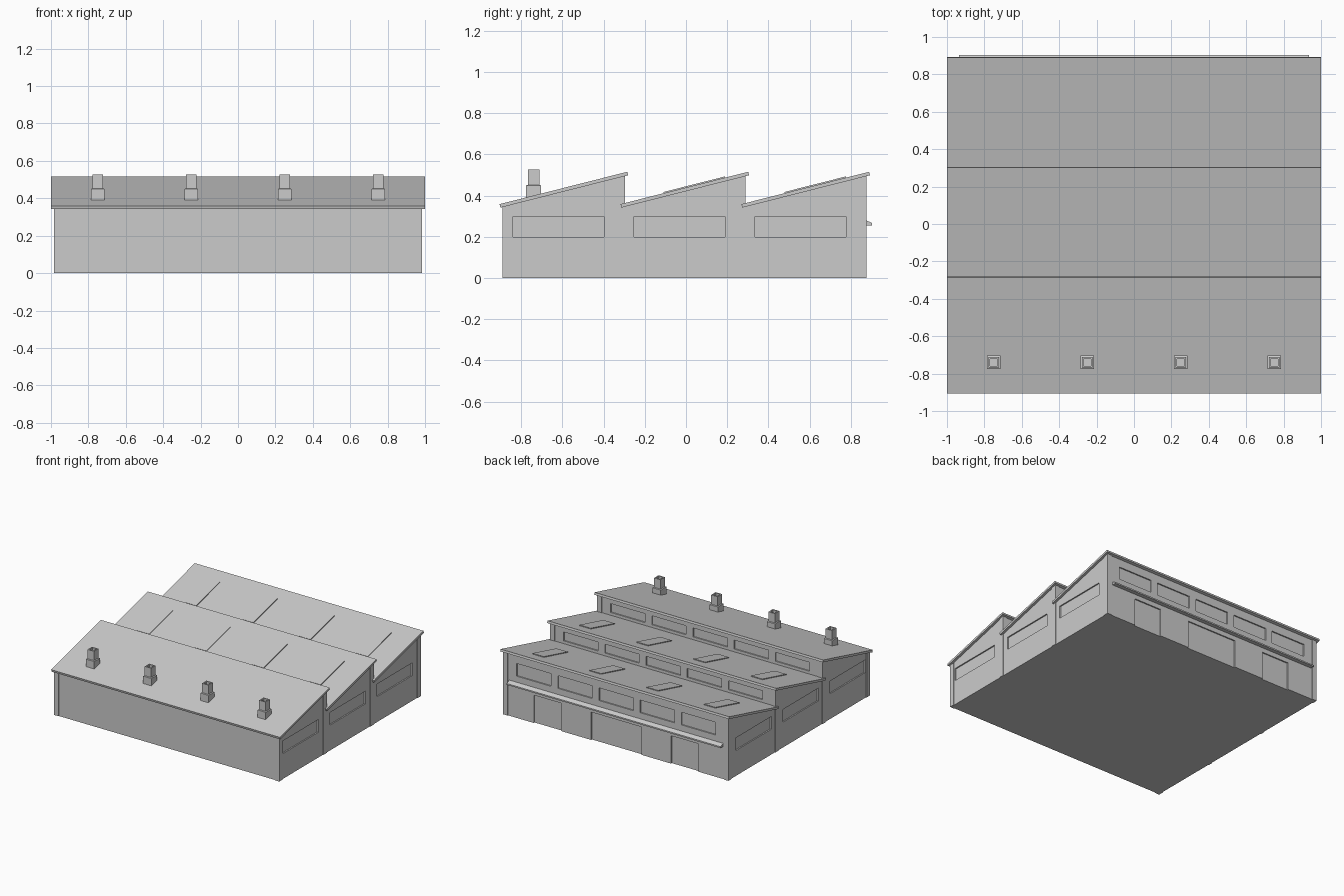
import bpy, bmesh

if "Cube" in bpy.data.objects:
    bpy.data.objects.remove(bpy.data.objects["Cube"])

PITCH = 0.587                      # spacing of the three saw-tooth bays
SLOPE = 0.157 / 0.62
WINDOW_X = [-0.72, -0.36, 0, 0.36, 0.72]
BAY_X = [-0.75, -0.25, 0.25, 0.75]


def finish(name, bm):
    bmesh.ops.recalc_face_normals(bm, faces=bm.faces)
    mesh = bpy.data.meshes.new(name)
    bm.to_mesh(mesh)
    bm.free()
    ob = bpy.data.objects.new(name, mesh)
    bpy.context.collection.objects.link(ob)
    return ob


def add_prism(bm, profile, x0, x1):
    """Extrude a (y, z) profile from x0 to x1."""
    face = bm.faces.new([bm.verts.new((x0, y, z)) for y, z in profile])
    new = bmesh.ops.extrude_face_region(bm, geom=[face])["geom"]
    verts = [v for v in new if isinstance(v, bmesh.types.BMVert)]
    bmesh.ops.translate(bm, verts=verts, vec=(x1 - x0, 0, 0))


def add_box(bm, x0, x1, y0, y1, z0, z1):
    add_prism(bm, [(y0, z0), (y1, z0), (y1, z1), (y0, z1)], x0, x1)


def roof_top(y, bay):
    return 0.359 + SLOPE * (y - bay * PITCH + 0.905)


# Saw-tooth wall block
FRONT = -0.886
backs = [-0.302 + i * PITCH for i in range(3)]
profile = [(FRONT, 0)]
profile += [(backs[2], 0)]
for i in (2, 1, 0):
    start = backs[i - 1] if i else FRONT
    profile += [(backs[i], roof_top(backs[i], i) - 0.01),
                (start, roof_top(start, i) - 0.01)]
bm = bmesh.new()
add_prism(bm, profile, -0.98, 0.98)
walls = finish("walls", bm)

# Recess cutters: gable windows, clerestory windows, rear doors
bm = bmesh.new()
D = 0.01
for i in range(3):
    y0 = -0.84 + i * PITCH
    for s in (-1, 1):
        xs = sorted((s * (0.98 - D), s * 1.1))
        add_box(bm, *xs, y0, y0 + 0.443, 0.20, 0.30)
    z0, z1 = (0.33, 0.43) if i == 2 else (0.385, 0.455)
    for x in WINDOW_X:
        add_box(bm, x - 0.15, x + 0.15, backs[i] - D, backs[i] + 0.05, z0, z1)
for x, w in ((-0.6, 0.12), (0, 0.22), (0.6, 0.12)):
    add_box(bm, x - w, x + w, backs[2] - D, backs[2] + 0.05, -0.05, 0.22)
cutter = finish("recess_cutter", bm)
cutter.hide_render = True
mod = walls.modifiers.new("recesses", "BOOLEAN")
mod.operation = "DIFFERENCE"
mod.solver = "EXACT"
mod.object = cutter
bpy.context.view_layer.update()
deps = bpy.context.evaluated_depsgraph_get()
cut_mesh = bpy.data.meshes.new_from_object(walls.evaluated_get(deps))
walls.modifiers.clear()
walls.data = cut_mesh
bpy.data.objects.remove(cutter)

# Corner posts, slightly proud of the walls
bm = bmesh.new()
for s in (-1, 1):
    xs = sorted((s * 0.945, s * 0.985))
    add_box(bm, *xs, FRONT - 0.005, FRONT + 0.035, 0, 0.348)
    for i, y in enumerate(backs):
        add_box(bm, *xs, y - 0.035, y + 0.005, 0, roof_top(y - 0.035, i) - 0.008)
finish("corner_posts", bm)

# Sloping roof slabs
for i in range(3):
    bm = bmesh.new()
    d = i * PITCH
    add_prism(bm, [(-0.901 + d, 0.342), (-0.281 + d, 0.499),
                   (-0.285 + d, 0.516), (-0.905 + d, 0.359)], -1, 1)
    finish("roof_slab", bm)

# Thin skylights on the two rear roofs
bm = bmesh.new()
for i in (1, 2):
    y0, y1 = -0.11 + (i - 1) * PITCH, 0.19 + (i - 1) * PITCH
    a, b = roof_top(y0, i), roof_top(y1, i)
    for x in BAY_X:
        add_prism(bm, [(y0, a - 0.006), (y1, b - 0.006), (y1, b + 0.006), (y0, a + 0.006)],
                  x - 0.05, x + 0.05)
finish("skylights", bm)

# Rear awning strip
bm = bmesh.new()
y = backs[2]
add_prism(bm, [(y - 0.005, 0.256), (0.904, 0.256), (0.904, 0.267), (y - 0.005, 0.284)],
          -0.935, 0.935)
finish("rear_awning", bm)


def ring(bm, x, y, r, z):
    return [bm.verts.new((x + r * sx, y + r * sy, z))
            for sx, sy in ((-1, -1), (1, -1), (1, 1), (-1, 1))]


# Stepped hollow chimneys on the front roof
for x in BAY_X:
    bm = bmesh.new()
    rings = [ring(bm, x, -0.74, r, z) for r, z in
             ((0.036, 0.38), (0.036, 0.45), (0.028, 0.453), (0.028, 0.526),
              (0.019, 0.526), (0.019, 0.47))]
    for a, b in zip(rings, rings[1:]):
        for k in range(4):
            j = (k + 1) % 4
            bm.faces.new((a[k], a[j], b[j], b[k]))
    bm.faces.new(rings[0])
    bm.faces.new(rings[-1])
    finish("chimney", bm)
